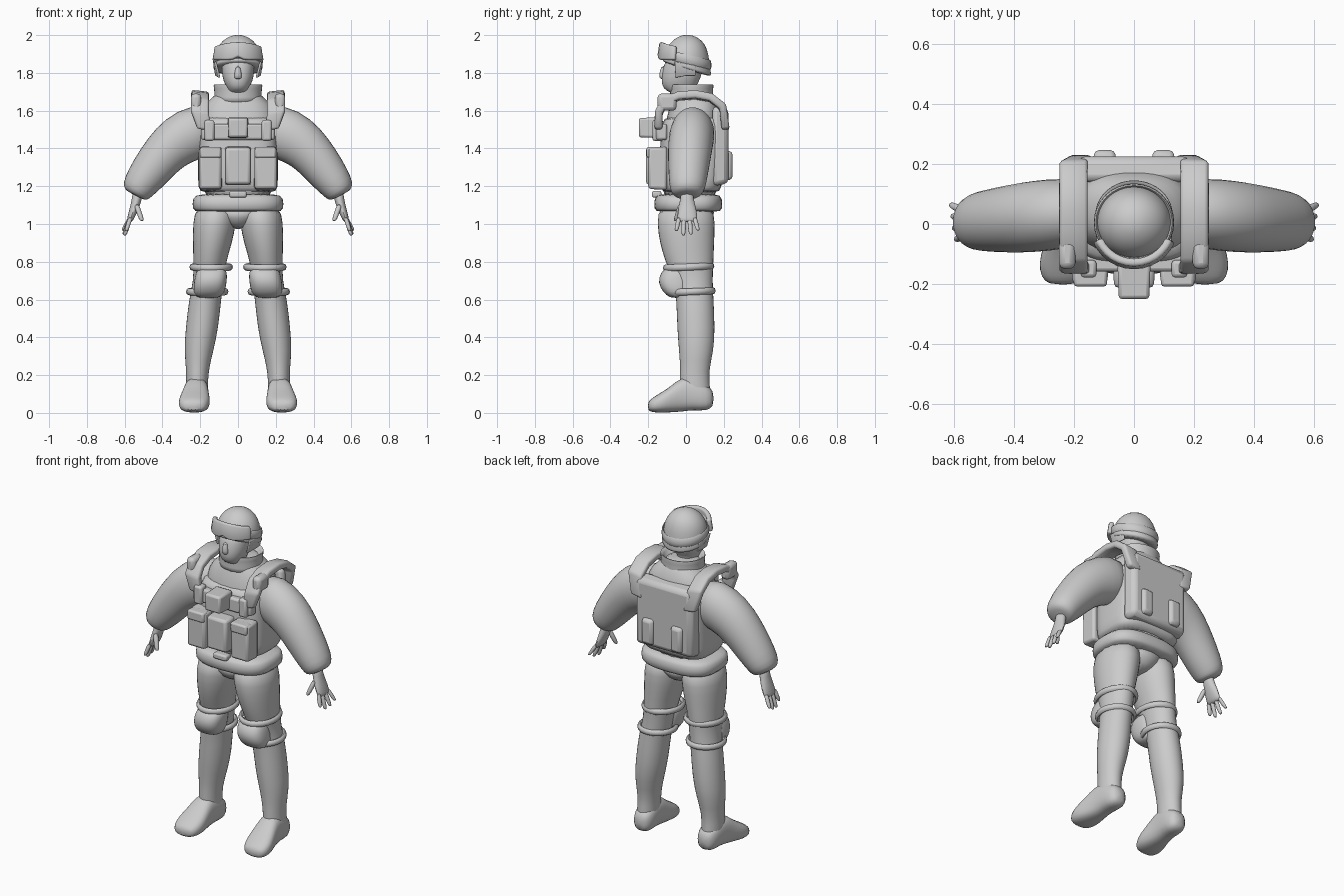
import bpy, bmesh, math
from mathutils import Vector

grey = bpy.data.materials.new("plain_grey")
grey.diffuse_color = (0.6, 0.6, 0.6, 1)


def finish(name, bm, mirror=False, subsurf=0, bevel=0, solid=0, angle=45):
    bmesh.ops.recalc_face_normals(bm, faces=bm.faces)
    me = bpy.data.meshes.new(name)
    bm.to_mesh(me)
    bm.free()
    me.materials.append(grey)
    me.shade_smooth()
    me.set_sharp_from_angle(angle=math.radians(angle))
    ob = bpy.data.objects.new(name, me)
    bpy.context.collection.objects.link(ob)
    if solid:
        m = ob.modifiers.new("thickness", 'SOLIDIFY')
        m.thickness, m.offset = solid, 0
    if bevel:
        m = ob.modifiers.new("soft_edges", 'BEVEL')
        m.width, m.segments = bevel, 2
    if subsurf:
        ob.modifiers.new("smooth", 'SUBSURF').levels = subsurf
        ob.modifiers["smooth"].render_levels = subsurf
    if mirror:
        m = ob.modifiers.new("mirror", 'MIRROR')
        m.use_mirror_merge = False
    return ob


def loft(name, rings, p=2.0, n=16, axis='z', mirror=False, subsurf=1, wrap=False):
    """Rings: (x, y, z, rx, ry, tilt about y in degrees, slope of z along y)."""
    bm = bmesh.new()
    loops = []
    for r in rings:
        x, y, z, rx, ry, tilt, slope = (tuple(r) + (0, 0))[:7]
        t = math.radians(tilt)
        u = Vector((math.cos(t), 0, math.sin(t))) * rx
        v = (Vector((0, 1, slope)) if axis == 'z' else Vector((0, 0, 1))) * ry
        loop = []
        for i in range(n):
            a = 2 * math.pi * i / n
            c, s = math.cos(a), math.sin(a)
            c = math.copysign(abs(c) ** (2 / p), c)
            s = math.copysign(abs(s) ** (2 / p), s)
            loop.append(bm.verts.new(Vector((x, y, z)) + u * c + v * s))
        loops.append(loop)
    pairs = list(zip(loops, loops[1:])) + ([(loops[-1], loops[0])] if wrap else [])
    for a, b in pairs:
        for i in range(n):
            j = (i + 1) % n
            bm.faces.new((a[i], a[j], b[j], b[i]))
    if not wrap:
        bm.faces.new(loops[0])
        bm.faces.new(loops[-1])
    return finish(name, bm, mirror, subsurf, angle=60)


def band(name, x, y, z, rx, ry, r, h, p=2.0, slope=0, mirror=False, n=24):
    """Closed rounded hoop of radial half-thickness r and half-height h."""
    rings = []
    for i in range(8):
        a = math.pi * i / 4
        rings.append((x, y, z + h * math.sin(a), rx + r * math.cos(a),
                      ry + r * math.cos(a), 0, slope))
    return loft(name, rings, p, n, mirror=mirror, subsurf=0, wrap=True)


def strip(name, pairs, thick, mirror=False, bevel=0.008):
    """Thick ribbon running through pairs of edge points."""
    bm = bmesh.new()
    vs = [(bm.verts.new(a), bm.verts.new(b)) for a, b in pairs]
    for (a, b), (c, d) in zip(vs, vs[1:]):
        bm.faces.new((a, b, d, c))
    return finish(name, bm, mirror, bevel=bevel, solid=thick)


def box(name, x0, x1, y0, y1, z0, z1, mirror=False, bevel=0.015, taper=1.0):
    """Soft box; taper shrinks its outermost y face (y0)."""
    bm = bmesh.new()
    bmesh.ops.create_cube(bm, size=1)
    for v in bm.verts:
        k = taper if v.co.y < 0 else 1
        v.co = ((x0 + x1) / 2 + v.co.x * (x1 - x0) * k,
                y0 if v.co.y < 0 else y1,
                (z0 + z1) / 2 + v.co.z * (z1 - z0) * k)
    return finish(name, bm, mirror, bevel=bevel)


# --- legs, boots and pelvis
loft("trouser_leg", [
    (.115, 0, 1.11, .11, .15), (.125, 0, 1.0, .117, .157), (.135, .005, .9, .106, .147),
    (.15, .018, .8, .088, .13), (.155, .037, .7, .082, .105), (.175, .048, .6, .087, .1),
    (.19, .053, .45, .088, .102), (.208, .055, .33, .08, .094), (.215, .045, .22, .058, .075),
    (.218, .045, .12, .06, .085), (.218, .06, .03, .055, .075)], mirror=True)
loft("boot", [
    (.215, .148, .075, .035, .04), (.215, .11, .08, .062, .072), (.218, .04, .1, .064, .085),
    (.222, -.02, .1, .066, .095), (.227, -.08, .072, .078, .07), (.232, -.13, .055, .086, .055),
    (.236, -.175, .042, .075, .04), (.236, -.203, .036, .05, .024)],
    p=2.6, axis='y', mirror=True)
loft("pelvis", [(0, .01, 1.1, .2, .155), (0, .01, 1.03, .13, .14), (0, .01, .97, .05, .09)])

# --- knee protection
loft("knee_pad", [(.14, -.04, .78, .07, .06), (.14, -.05, .74, .085, .088),
                  (.147, -.055, .69, .088, .095), (.153, -.045, .64, .085, .08),
                  (.157, -.03, .605, .065, .055)], p=2.6, mirror=True)
band("upper_knee_strap", .142, .014, .772, .102, .123, .013, .018, slope=.04, mirror=True)
band("lower_knee_strap", .163, .037, .642, .099, .107, .013, .018, slope=.04, mirror=True)

# --- jacket, belt and vest
loft("jacket", [(0, .02, 1.1, .19, .15), (0, .02, 1.25, .19, .15), (0, .03, 1.45, .2, .15),
                (0, .04, 1.57, .205, .145), (0, .045, 1.64, .18, .125),
                (0, .04, 1.69, .11, .1), (0, .035, 1.72, .085, .085)], p=2.5, n=20)
loft("belt", [(0, .012, 1.062, .225, .165), (0, .012, 1.075, .243, .182),
              (0, .012, 1.14, .243, .182), (0, .012, 1.162, .215, .16)], p=2.8, n=24)
box("belt_buckle", -.045, .045, -.18, -.13, 1.14, 1.175, bevel=.01)
loft("vest", [(0, .025, 1.165, .195, .145), (0, .027, 1.18, .212, .16), (0, .03, 1.3, .213, .172),
              (0, .038, 1.45, .212, .174), (0, .042, 1.54, .21, .172),
              (0, .045, 1.575, .195, .15)], p=3.6, n=28)
box("back_panel", -.2, .2, .225, .14, 1.2, 1.625, bevel=.025, taper=.93)
box("back_pouch", .055, .14, .246, .18, 1.22, 1.4, mirror=True, taper=.8)
path = [(-.145, 1.5), (-.145, 1.59), (-.11, 1.648), (-.04, 1.678), (.05, 1.685),
        (.13, 1.67), (.195, 1.62), (.21, 1.5)]
strip("shoulder_strap", [((.155 if 0 < i < 7 else .14, y, z - .006),
                          (.248 if 0 < i < 7 else .215, y, z + .004))
                         for i, (y, z) in enumerate(path)], .042, mirror=True, bevel=.012)
box("strap_pad", .195, .25, -.15, -.05, 1.6, 1.69, mirror=True, bevel=.02)

# --- chest equipment
box("centre_pouch", -.07, .07, -.212, -.12, 1.205, 1.41, taper=.95)
box("side_pouch", .085, .208, -.2, -.1, 1.18, 1.41, mirror=True, taper=.95)
box("pouch_flap", .09, .2, -.208, -.15, 1.35, 1.408, mirror=True, bevel=.01)
box("chest_band", -.195, .195, -.158, -.1, 1.445, 1.53, bevel=.012)
box("radio_pouch", -.055, .055, -.25, -.13, 1.455, 1.565, bevel=.012, taper=.93)
box("small_pouch", .125, .178, -.178, -.12, 1.44, 1.55, mirror=True, bevel=.012)

# --- collar
loft("collar", [(0, .03, 1.63, .14, .125), (0, .03, 1.67, .125, .115), (0, .03, 1.72, .128, .115),
                (0, .03, 1.745, .135, .12), (0, .03, 1.735, .11, .1), (0, .03, 1.68, .09, .085)],
     n=20)

# --- sleeves
loft("sleeve", [(.13, .04, 1.49, .12, .1, 88), (.23, .035, 1.488, .152, .122, 84),
                (.335, .025, 1.435, .138, .122, 66), (.41, .018, 1.355, .122, .116, 54),
                (.475, .012, 1.27, .108, .107, 46), (.53, .008, 1.195, .09, .098, 36),
                (.543, .006, 1.163, .075, .08, 29), (.545, .006, 1.15, .05, .055, 27)],
     mirror=True)

# --- hands
loft("palm", [(.53, .005, 1.18, .03, .035), (.535, .005, 1.13, .027, .036),
              (.55, .007, 1.08, .026, .05), (.568, .007, 1.03, .02, .056),
              (.575, .007, 1.01, .014, .05)], n=12, mirror=True)


def finger(name, a, b, r):
    a, b = Vector(a), Vector(b)
    loft(name, [(*a.lerp(b, t), r * k, r * k) for t, k in
                ((0, 1), (.5, 1), (.88, .9), (1, .5))], n=8, mirror=True)


for name, y0, y1, x1, z1 in (("index_finger", -.036, -.052, .592, .962),
                             ("middle_finger", -.01, -.014, .6, .938),
                             ("ring_finger", .018, .026, .605, .943),
                             ("little_finger", .044, .064, .61, .965)):
    finger(name, (.568, y0, 1.04), (x1, y1, z1), .0135)
finger("thumb", (.54, -.025, 1.11), (.508, -.055, 1.015), .016)

# --- head
loft("head", [(0, .03, 1.62, .07, .07), (0, .015, 1.69, .068, .075), (0, -.035, 1.705, .05, .075),
              (0, -.035, 1.735, .07, .094), (0, -.025, 1.78, .084, .107),
              (0, -.015, 1.83, .088, .106), (0, 0, 1.9, .09, .1)], p=2.2, n=20)
loft("nose", [(0, -.118, 1.765, .022, .018), (0, -.128, 1.785, .022, .018),
              (0, -.118, 1.84, .012, .014)], n=10)

# --- helmet and goggles
loft("helmet", [(0, .005, 1.815, .134, .13, 0, -.3), (0, .005, 1.83, .134, .13, 0, -.3),
                (0, .006, 1.865, .125, .12, 0, -.2), (0, .006, 1.91, .121, .115, 0, -.08),
                (0, .006, 1.955, .098, .094), (0, .006, 1.985, .063, .062),
                (0, .006, 2.002, .02, .02)], n=24)
strip("ear_flap", [((.12, -.06, 1.86), (.098, -.055, 1.775)), ((.125, 0, 1.85), (.115, 0, 1.785)),
                   ((.12, .05, 1.84), (.11, .05, 1.785))], .012, mirror=True, bevel=.004)
band("goggle_strap", 0, .005, 1.872, .127, .123, .007, .026, slope=-.24, n=32)
lens = []
for i in range(13):
    a = math.radians(-158 + 136 * i / 12)
    c, s = math.cos(a), math.sin(a)
    drop = .018 * max(0, 1 - abs(c) * 4)      # notch above the nose
    lens.append(((.124 * c, -.005 + .122 * s, 1.962 - .025 * c * c),
                 (.136 * c, -.005 + .134 * s, 1.868 + drop)))
strip("goggles", lens, .026, bevel=.009)
